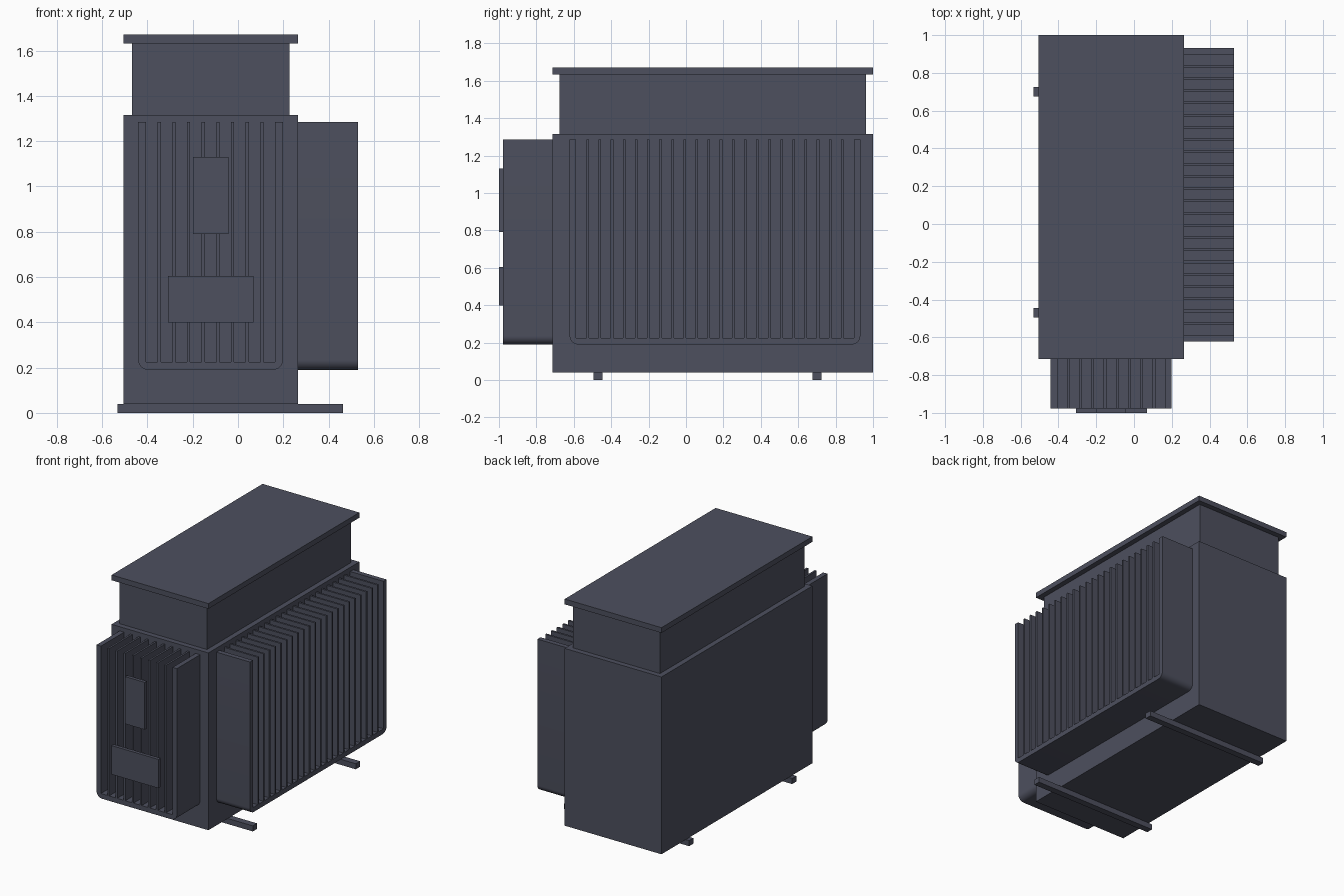
import bpy, bmesh, math

if "Cube" in bpy.data.objects:
    bpy.data.objects.remove(bpy.data.objects["Cube"])

steel = bpy.data.materials.new("slate_grey_paint")
steel.diffuse_color = (0.075, 0.08, 0.113, 1)
steel.use_nodes = True
steel.node_tree.nodes["Principled BSDF"].inputs["Base Color"].default_value = steel.diffuse_color


def finish(bm, name):
    bmesh.ops.recalc_face_normals(bm, faces=bm.faces)
    me = bpy.data.meshes.new(name)
    bm.to_mesh(me)
    bm.free()
    ob = bpy.data.objects.new(name, me)
    bpy.context.collection.objects.link(ob)
    me.materials.append(steel)
    return ob


def add_box(bm, x, y, z):
    vs = bmesh.ops.create_cube(bm, size=1)["verts"]
    for v in vs:
        v.co = [(a + b) / 2 + c * (b - a) for (a, b), c in zip((x, y, z), v.co)]


def box(name, x, y, z):
    bm = bmesh.new()
    add_box(bm, x, y, z)
    return finish(bm, name)


# Tank, neck and lid
box("tank", (-0.505, 0.265), (-0.715, 1.0), (0.04, 1.315))
box("neck", (-0.467, 0.227), (-0.677, 0.962), (1.315, 1.632))
box("lid", (-0.505, 0.265), (-0.715, 1.0), (1.632, 1.67))

# Base rails
for i, y in enumerate((-0.47, 0.70)):
    box(f"base_rail_{i + 1}", (-0.532, 0.464), (y - 0.024, y + 0.024), (0, 0.04))

Z0, Z1, WALL, RAD, PITCH, FIN = 0.19, 1.285, 0.035, 0.045, 0.0648, 0.014


def radiator(name, u0, u1, d0, d1, count, along_y):
    """Rounded U-shaped frame holding a row of thin fins, open on top and outside."""
    def place(u, d, z):
        return (d, u, z) if along_y else (u, d, z)

    # U frame
    pts = [(u0, Z1)]
    for cx, start in ((u0 + RAD, math.pi), (u1 - RAD, 1.5 * math.pi)):
        for k in range(9):
            a = start + k * math.pi / 16
            pts.append((cx + RAD * math.cos(a), Z0 + RAD + RAD * math.sin(a)))
    pts += [(u1, Z1), (u1 - WALL, Z1), (u1 - WALL, Z0 + WALL),
            (u0 + WALL, Z0 + WALL), (u0 + WALL, Z1)]
    bm = bmesh.new()
    near = [bm.verts.new(place(u, d0, z)) for u, z in pts]
    far = [bm.verts.new(place(u, d1, z)) for u, z in pts]
    bm.faces.new(near)
    bm.faces.new(far[::-1])
    for i in range(len(pts)):
        j = (i + 1) % len(pts)
        bm.faces.new((near[i], far[i], far[j], near[j]))
    frame = finish(bm, name + "_frame")
    bpy.ops.object.select_all(action='DESELECT')
    frame.select_set(True)
    bpy.context.view_layer.objects.active = frame
    bpy.ops.object.shade_smooth_by_angle(angle=math.radians(30))

    # Fins
    bm = bmesh.new()
    mid = (u0 + u1) / 2
    for i in range(count):
        c = mid + (i - (count - 1) / 2) * PITCH
        u, d = (c - FIN / 2, c + FIN / 2), (d0, d1)
        add_box(bm, d if along_y else u, u if along_y else d, (Z0 + WALL, Z1))
    finish(bm, name + "_fins")


radiator("side_radiator", -0.622, 0.932, 0.265, 0.53, 22, True)
radiator("front_radiator", -0.441, 0.199, -0.978, -0.715, 8, False)

# Front plates
box("upper_plate", (-0.199, -0.042), (-1.0, -0.976), (0.79, 1.13))
box("lower_plate", (-0.308, 0.068), (-1.0, -0.976), (0.398, 0.605))
